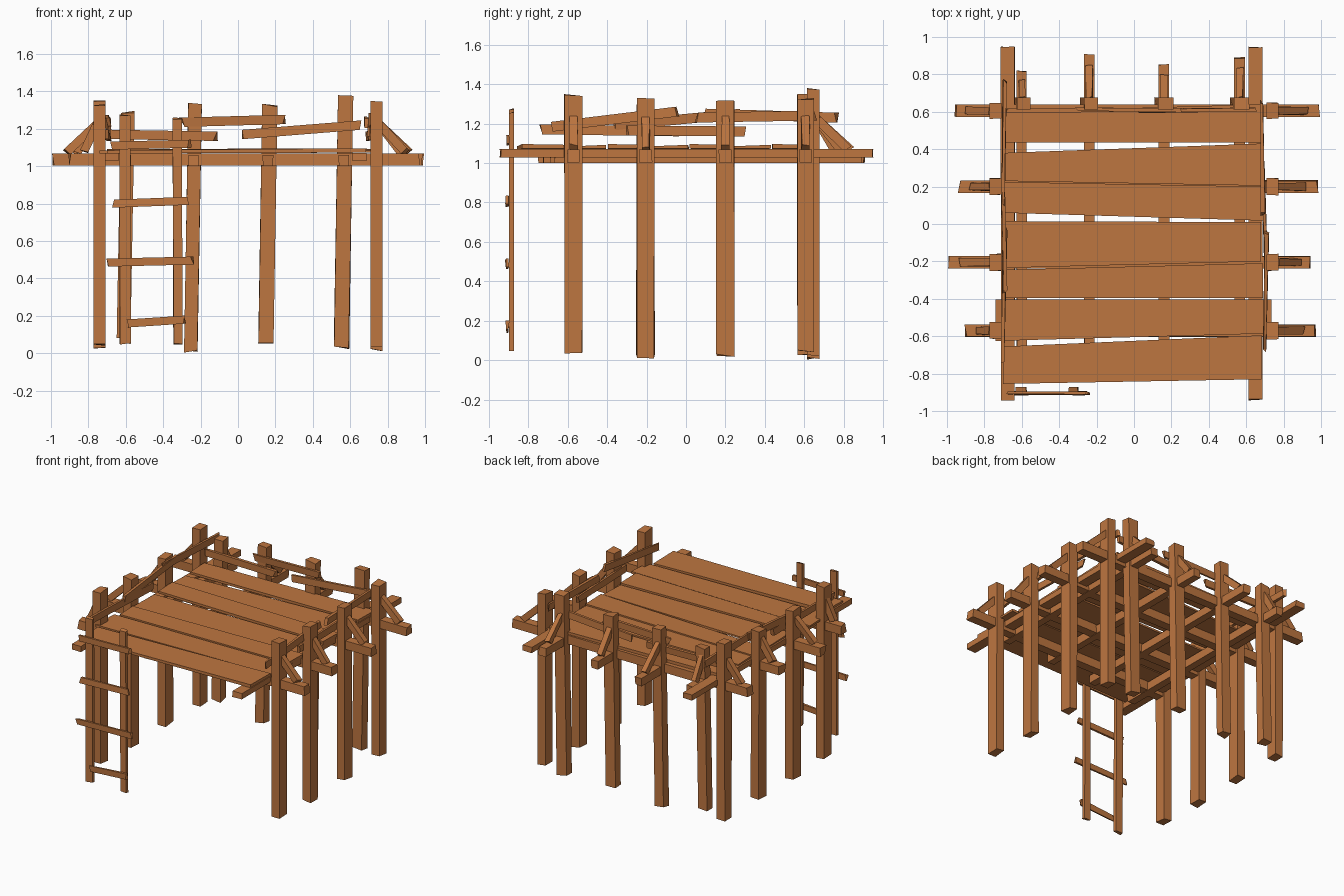
import bpy, random
from mathutils import Vector

random.seed(4)
wood = bpy.data.materials.new("warm brown wood")
wood.diffuse_color = (0.515, 0.181, 0.051, 1)


def hexa(name, pts):
    """Box from two end rings of four corners."""
    me = bpy.data.meshes.new(name)
    me.from_pydata([tuple(p) for p in pts], [], [
        (3, 2, 1, 0), (4, 5, 6, 7), (0, 1, 5, 4),
        (1, 2, 6, 5), (2, 3, 7, 6), (3, 0, 4, 7)])
    me.materials.append(wood)
    me.validate()
    ob = bpy.data.objects.new(name, me)
    bpy.context.collection.objects.link(ob)
    return ob


def beam(name, p, q, side, w, h, jit=0.008):
    """Rough-cut timber from p to q; w is measured along side, h across it."""
    p, q = Vector(p), Vector(q)
    d = (q - p).normalized()
    s = Vector(side)
    s = (s - d * s.dot(d)).normalized()
    n = d.cross(s)
    pts = []
    for end in (p, q):
        for a, b in ((-1, -1), (1, -1), (1, 1), (-1, 1)):
            c = end + s * (a * w / 2) + n * (b * h / 2)
            # slanted saw cuts, slight taper
            c += d * random.uniform(-jit, jit) + s * random.uniform(-jit, jit) * 0.3
            pts.append(c)
    return hexa(name, pts)


X, Y, Z = (1, 0, 0), (0, 1, 0), (0, 0, 1)

# Side posts with through beams and diagonal braces
rows = [  # y, left beam end, right beam end, post width, bottom z, top z
    (-0.57, -0.90, 0.97, 0.09, 0.02, 1.38),
    (-0.205, -0.99, 0.945, 0.09, 0.01, 1.335),
    (0.20, -0.935, 0.98, 0.09, 0.01, 1.34),
    (0.605, -0.955, 0.99, 0.085, 0.02, 1.38)]
for y, xl, xr, w, z0, z1 in rows:
    beam("cross_beam", (xl, y, 1.035), (xr, y, 1.035), Y, 0.065, 0.065)
    for s, end in ((-1, xl), (1, xr)):
        dz = random.uniform(0, 0.06)
        beam("side_post", (s * 0.74, y, z0 + dz * 0.5), (s * 0.74, y, z1 - dz),
             Y, w, 0.065)
        beam("side_brace", (s * 0.755, y, 1.225), (s * (abs(end) - 0.075), y, 1.075),
             Y, 0.04, 0.045, 0.012)

# Back posts with joists running under the deck and braces
back = [(-0.60, 0.82, 0.07, 0.08, 1.29), (-0.24, 0.90, 0.07, 0.01, 1.34),
        (0.16, 0.85, 0.08, 0.05, 1.325), (0.565, 0.89, 0.08, 0.03, 1.375)]
for i, (x, yb, w, z0, z1) in enumerate(back):
    beam("back_post", (x - 0.012, 0.645, z0), (x + 0.01, 0.645, z1), X, w, 0.065)
    beam("deck_joist", (x, -0.75 + 0.03 * i, 1.03), (x, yb, 1.03), X, 0.055, 0.06)
    beam("back_brace", (x, 0.66, 1.225), (x, yb - 0.07, 1.07), X, 0.035, 0.045, 0.012)

# Long edge joists
for x in (-0.675, 0.65):
    beam("edge_joist", (x, -0.94, 1.05), (x, 0.945, 1.05), X, 0.075, 0.042, 0.004)

# Deck planks: left x, right x, front/back y on the left, front/back y on the right
planks = [(-0.70, 0.685, -0.855, -0.655, -0.83, -0.595),
          (-0.74, 0.735, -0.625, -0.405, -0.585, -0.405),
          (-0.70, 0.69, -0.395, -0.245, -0.395, -0.21),
          (-0.70, 0.68, -0.235, 0.015, -0.20, 0.01),
          (-0.70, 0.69, 0.06, 0.225, 0.018, 0.20),
          (-0.70, 0.68, 0.23, 0.38, 0.205, 0.43),
          (-0.70, 0.685, 0.435, 0.60, 0.437, 0.64)]
for i, (xl, xr, a, b, c, d) in enumerate(planks):
    t = 0.006 * (-1) ** i
    hexa("deck_plank", [(xl, a, 1.068), (xl, b, 1.068), (xl, b, 1.085 + t), (xl, a, 1.085),
                        (xr, c, 1.073), (xr, d, 1.073), (xr, d, 1.092), (xr, c, 1.09 + t)])

# Crooked handrails on the left, right and back
rails = [
    ("left_rail", (-0.70, -0.73, 1.17), (-0.69, -0.03, 1.16), X),
    ("left_rail", (-0.69, -0.36, 1.19), (-0.70, 0.28, 1.25), X),
    ("left_rail", (-0.70, 0.10, 1.25), (-0.69, 0.76, 1.23), X),
    ("right_rail", (0.70, -0.67, 1.185), (0.71, -0.05, 1.26), X),
    ("right_rail", (0.71, -0.30, 1.165), (0.69, 0.29, 1.16), X),
    ("right_rail", (0.69, 0.05, 1.23), (0.68, 0.65, 1.24), X),
    ("back_rail", (-0.68, 0.605, 1.17), (-0.12, 0.61, 1.16), Y),
    ("back_rail", (-0.30, 0.615, 1.235), (0.25, 0.61, 1.25), Y),
    ("back_rail", (0.03, 0.605, 1.17), (0.66, 0.61, 1.22), Y)]
for name, p, q, s in rails:
    beam(name, p, q, s, 0.018, 0.05, 0.015)

# Ladder at the front left
beam("ladder_rail", (-0.602, -0.885, 0.05), (-0.605, -0.885, 1.27), X, 0.058, 0.025)
beam("ladder_rail", (-0.32, -0.885, 0.05), (-0.325, -0.885, 1.255), X, 0.05, 0.025)
for x0, x1, z0, z1 in ((-0.58, -0.28, 0.16, 0.18), (-0.69, -0.25, 0.485, 0.495),
                       (-0.66, -0.26, 0.80, 0.815), (-0.68, -0.26, 1.11, 1.12)):
    beam("ladder_rung", (x0, -0.905, z0), (x1, -0.905, z1), Y, 0.015, 0.043, 0.014)
